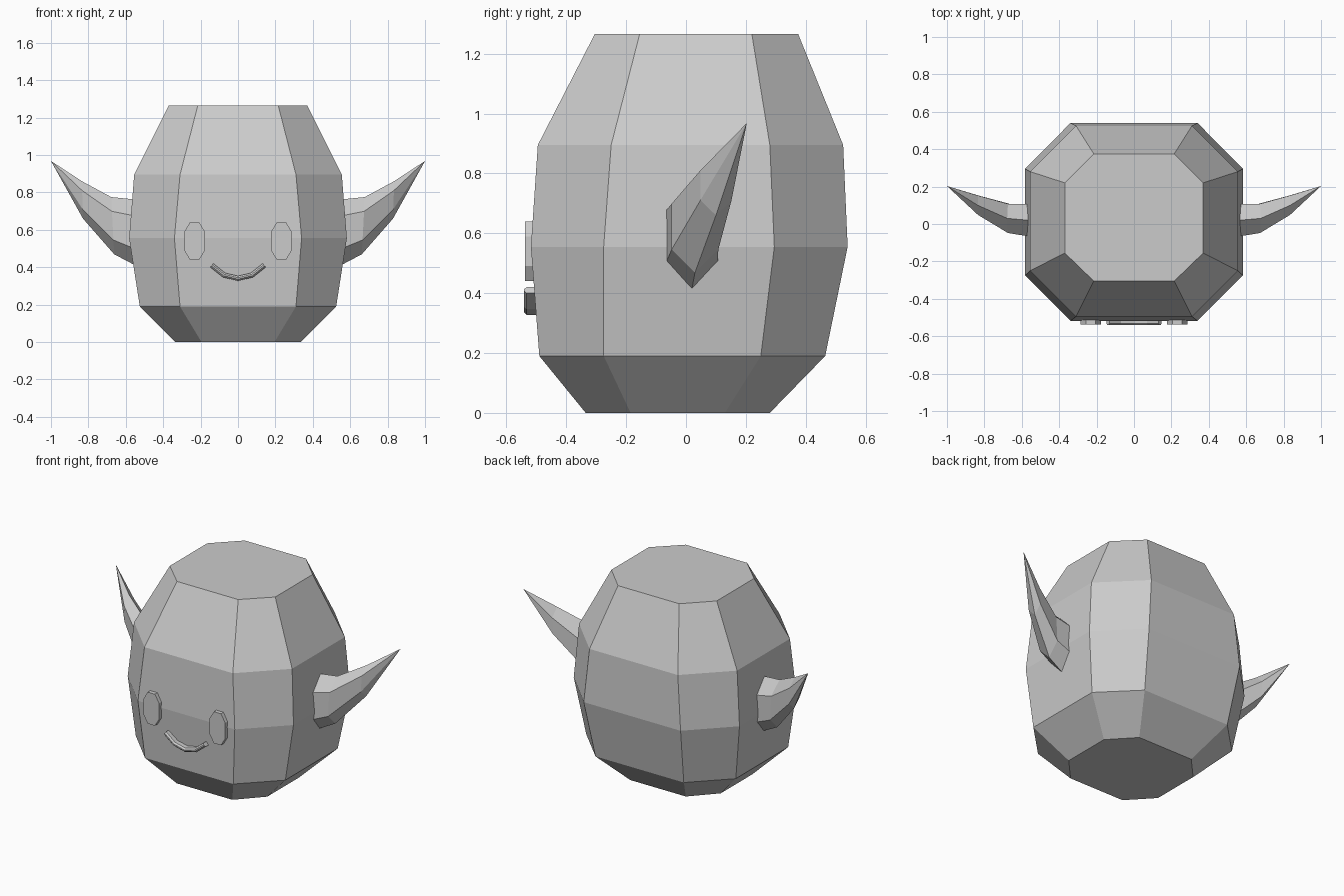
import bpy
import bmesh
import math
from mathutils import Vector

cube = bpy.data.objects.get("Cube")
if cube:
    bpy.data.objects.remove(cube, do_unlink=True)

grey = bpy.data.materials.new("plain grey")
grey.use_nodes = True
COLOUR = (0.6, 0.6, 0.6, 1)
grey.diffuse_color = COLOUR
grey.node_tree.nodes["Principled BSDF"].inputs["Base Color"].default_value = COLOUR


def loft(name, rings, tip=None):
    """Flat-shaded skin through rings of points, capped or drawn to a tip."""
    bm = bmesh.new()
    loops = [[bm.verts.new(p) for p in ring] for ring in rings]
    n = len(loops[0])
    for a, b in zip(loops, loops[1:]):
        for i in range(n):
            j = (i + 1) % n
            bm.faces.new((a[i], a[j], b[j], b[i]))
    bm.faces.new(loops[0])
    if tip:
        point = bm.verts.new(tip)
        for i in range(n):
            bm.faces.new((loops[-1][i], loops[-1][(i + 1) % n], point))
    else:
        bm.faces.new(loops[-1])
    bmesh.ops.recalc_face_normals(bm, faces=bm.faces)
    mesh = bpy.data.meshes.new(name)
    bm.to_mesh(mesh)
    bm.free()
    mesh.materials.append(grey)
    obj = bpy.data.objects.new(name, mesh)
    bpy.context.collection.objects.link(obj)
    return obj


def head_ring(z, half_x, flat_x, front, back, flat_front, flat_back):
    """Octagon: a rectangle with its four corners cut off."""
    right = [(flat_x, front, z), (half_x, flat_front, z),
             (half_x, flat_back, z), (flat_x, back, z)]
    return right + [(-x, y, h) for x, y, h in reversed(right)]


# Head: barrel of five octagonal rings
loft("head", [
    head_ring(0.0, 0.335, 0.195, -0.335, 0.28, -0.185, 0.13),
    head_ring(0.19, 0.525, 0.31, -0.49, 0.465, -0.275, 0.25),
    head_ring(0.555, 0.582, 0.34, -0.518, 0.54, -0.275, 0.295),
    head_ring(0.895, 0.555, 0.31, -0.495, 0.525, -0.25, 0.28),
    head_ring(1.265, 0.37, 0.215, -0.305, 0.375, -0.155, 0.22)])


def ear_ring(side, x, y, z, half_y, half_z, lean):
    """Upright hexagon with points at top and bottom."""
    ring = []
    for i in range(6):
        a = math.tau * i / 6
        s, c = math.sin(a), math.cos(a)
        ring.append((side * (x + lean * c), y + half_y * s / 0.866, z + half_z * c))
    return ring


# Ears: bent hexagonal horns, one on each side
for side, label in ((1, "left"), (-1, "right")):
    loft(label + "_ear", [
        ear_ring(side, 0.54, 0.018, 0.583, 0.088, 0.178, 0),
        ear_ring(side, 0.67, 0.03, 0.622, 0.078, 0.153, 0.008),
        ear_ring(side, 0.832, 0.1, 0.76, 0.052, 0.1, 0.003)],
        tip=(side, 0.203, 0.968))

# Eyes: shallow upright octagonal discs
for side, label in ((1, "left"), (-1, "right")):
    corners = [(0.025, 0.1), (0.055, 0.05), (0.055, -0.05), (0.025, -0.1)]
    corners += [(-x, -z) for x, z in corners]
    loft(label + "_eye", [[(side * 0.232 + x, y, 0.54 + z) for x, z in corners]
                          for y in (-0.5, -0.538)])

# Mouth: thin bar swept along a smile, with a bevelled front
path = [Vector(p) for p in ((-0.14, 0.41), (-0.075, 0.358), (0, 0.34),
                            (0.075, 0.358), (0.14, 0.41))]
section = [(-0.49, -0.013), (-0.532, -0.013), (-0.541, -0.004),
           (-0.541, 0.004), (-0.532, 0.013), (-0.49, 0.013)]
rings = []
for i, p in enumerate(path):
    along = (path[min(i + 1, 4)] - path[max(i - 1, 0)]).normalized()
    across = Vector((-along.y, along.x))
    rings.append([(p.x + across.x * w, y, p.y + across.y * w) for y, w in section])
loft("mouth", rings)
